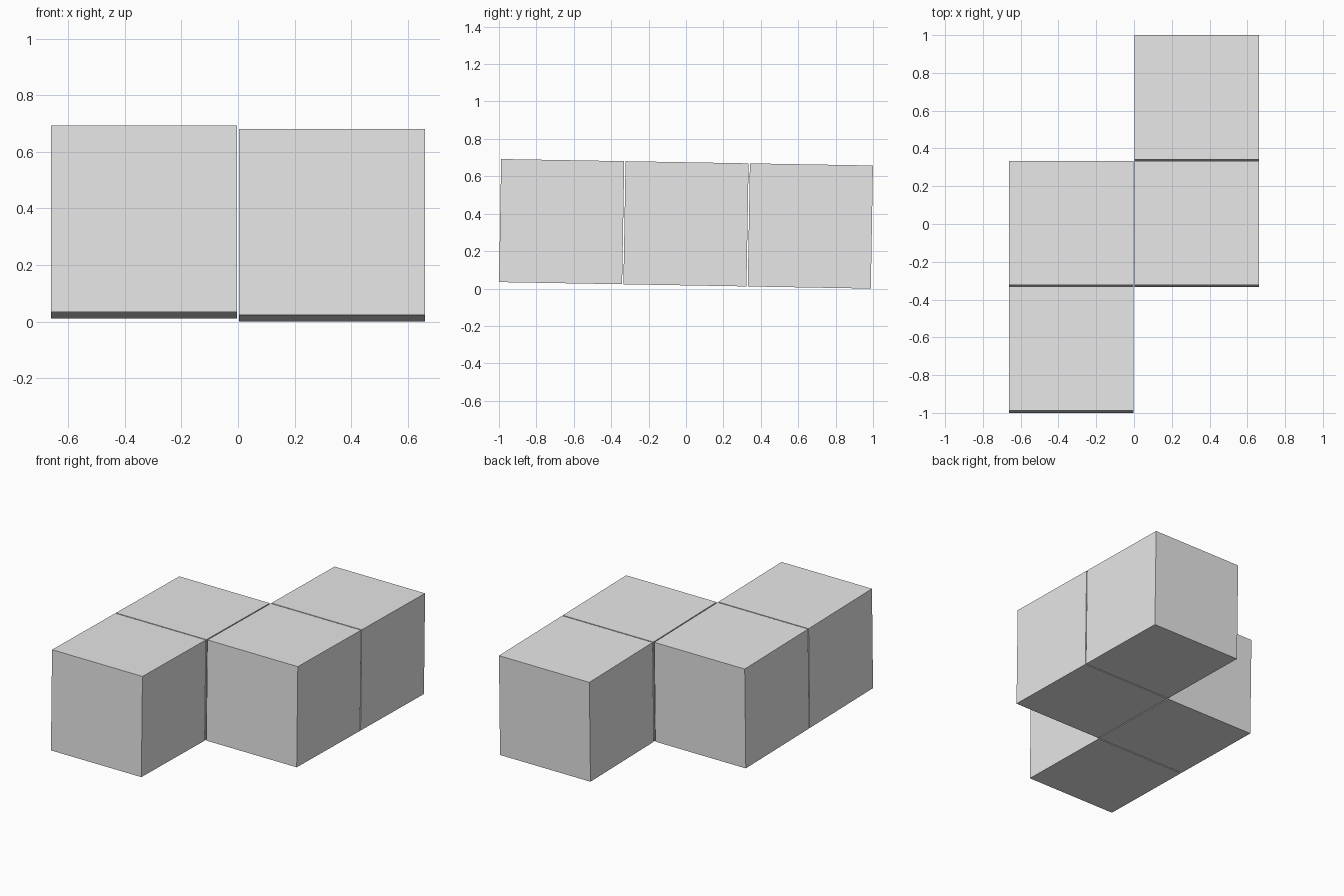
import bpy
import math
from mathutils import Matrix, Vector

if "Cube" in bpy.data.objects:
    bpy.data.objects.remove(bpy.data.objects["Cube"], do_unlink=True)

SIZE = 0.658     # edge of one block
PITCH = 0.665    # spacing between block centres
TILT = Matrix.Rotation(math.radians(-1), 4, 'X')
MID_Z = 0.346    # height of the centre of the group

# Single light grey material
grey = bpy.data.materials.new("light_grey")
grey.use_nodes = True
colour = (0.8, 0.8, 0.8, 1)
grey.diffuse_color = colour
grey.node_tree.nodes["Principled BSDF"].inputs["Base Color"].default_value = colour


def add_block(name, x, y):
    """One cube placed on the tilted plane shared by the group."""
    bpy.ops.mesh.primitive_cube_add(size=SIZE)
    block = bpy.context.object
    block.name = name
    block.data.materials.append(grey)
    block.matrix_world = (Matrix.Translation((0, 0, MID_Z)) @ TILT
                          @ Matrix.Translation(Vector((x, y, 0)) * PITCH))


# Four blocks in a zigzag: two columns offset by one block
add_block("right_front_block", -0.5, -1)
add_block("right_middle_block", -0.5, 0)
add_block("left_middle_block", 0.5, 0)
add_block("left_back_block", 0.5, 1)
